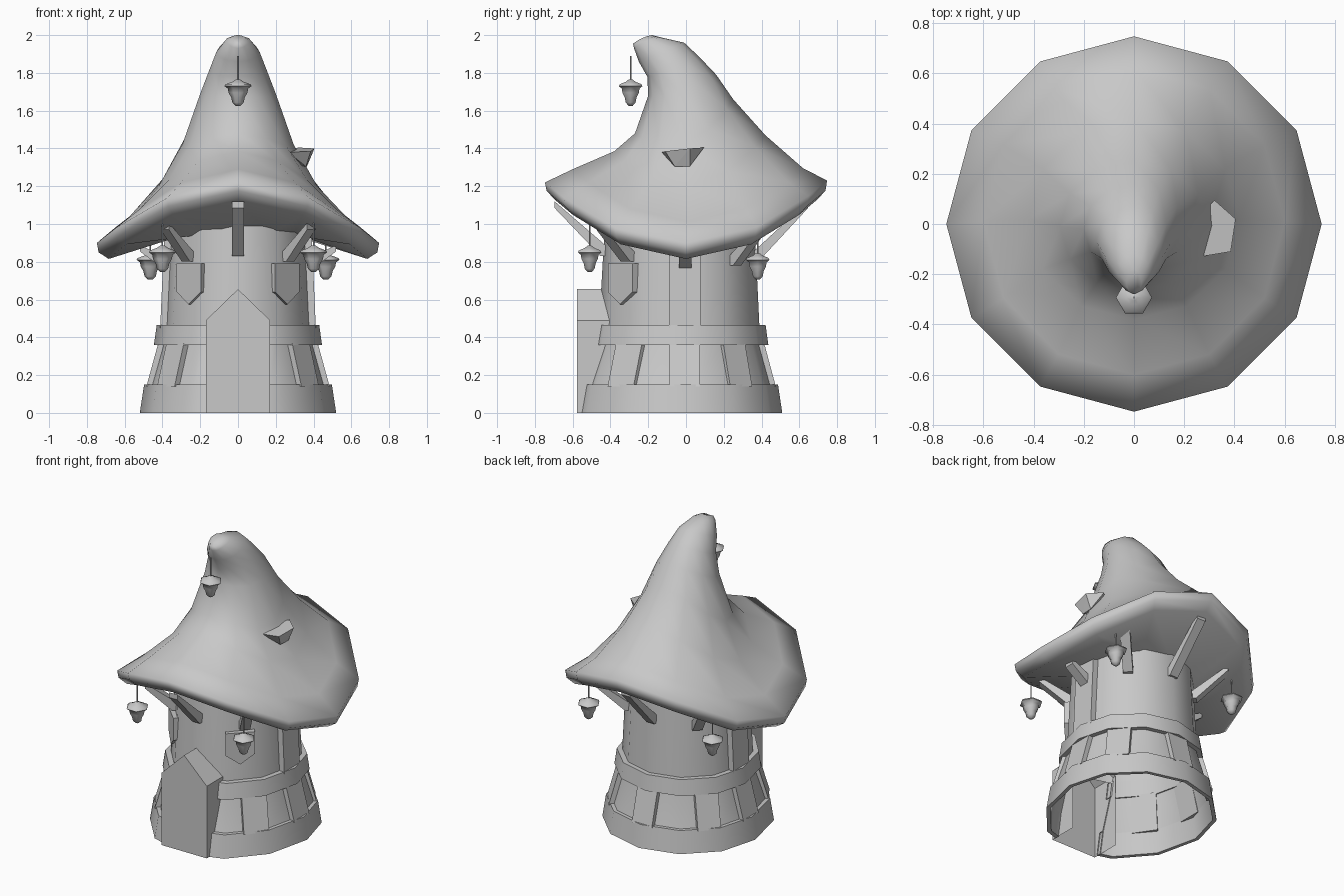
import bpy, bmesh
from math import sin, cos, pi, radians

if "Cube" in bpy.data.objects:
    bpy.data.objects.remove(bpy.data.objects["Cube"], do_unlink=True)

grey = bpy.data.materials.new("plain_grey")
grey.use_nodes = True
grey.diffuse_color = (0.58, 0.58, 0.58, 1)
grey.node_tree.nodes["Principled BSDF"].inputs["Base Color"].default_value = (0.58, 0.58, 0.58, 1)


def finish(name, bm, smooth=None):
    bmesh.ops.recalc_face_normals(bm, faces=bm.faces[:])
    mesh = bpy.data.meshes.new(name)
    bm.to_mesh(mesh)
    bm.free()
    mesh.materials.append(grey)
    obj = bpy.data.objects.new(name, mesh)
    bpy.context.scene.collection.objects.link(obj)
    if smooth:
        bpy.ops.object.select_all(action='DESELECT')
        obj.select_set(True)
        bpy.context.view_layer.objects.active = obj
        bpy.ops.object.shade_smooth_by_angle(angle=radians(smooth))


def loft(name, rings, cap_start=False, cap_end=False, loop=False, closed=True, smooth=None):
    """Skin a list of rings that all have the same number of points."""
    bm = bmesh.new()
    vs = [[bm.verts.new(p) for p in ring] for ring in rings]
    pairs = list(zip(vs, vs[1:])) + ([(vs[-1], vs[0])] if loop else [])
    for a, b in pairs:
        for i in range(len(a) if closed else len(a) - 1):
            j = (i + 1) % len(a)
            bm.faces.new((a[i], a[j], b[j], b[i]))
    if cap_start:
        bm.faces.new(vs[0])
    if cap_end:
        bm.faces.new(vs[-1])
    finish(name, bm, smooth)


def circle(r, z, n, x=0, y=0):
    return [(x + r * cos(2 * pi * i / n), y + r * sin(2 * pi * i / n), z) for i in range(n)]


def place(t, r, z, az):
    """Tangent, outward and up distances to a point; az runs from the front to +x.
    The tower bulges towards its front."""
    a = radians(az)
    y = t * sin(a) - r * cos(a)
    return (t * cos(a) + r * sin(a), y * (1.16 if y < 0 else .98), z)


def tower_ring(r, z):
    return [place(0, r, z, az) for az in range(0, 360, 30)]


def tower_arc(r, z):
    """Tower outline left open at the doorway."""
    pts = tower_ring(r, z)
    k = .165 / pts[1][0]
    y = pts[0][1] + k * (pts[1][1] - pts[0][1])
    return [(.165, y, z)] + pts[1:] + [(-.165, y, z)]


def radial_prism(name, profile, az, half):
    """Side profile of (r, z) points, widened along the wall."""
    loft(name, [[place(t, r, z, az) for r, z in profile] for t in (-half, half)], True, True)


# Tower wall and bands
loft("lower_wall", [tower_arc(.478, .13), tower_arc(.41, .37), tower_arc(.397, .45)],
     closed=False, smooth=35)
loft("upper_wall", [tower_ring(r, z) for r, z in ((.397, .45), (.38, .8), (.37, .99))],
     cap_end=True, smooth=35)
for name, lo, hi, z0, z1, t in (("base_band", .52, .497, 0, .15, .025),
                                ("middle_band", .445, .43, .36, .465, .04)):
    loft(name, [tower_arc(r, z) for r, z in
         ((lo, z0), (hi, z1), (hi - t, z1), (lo - t, z0))], loop=True, closed=False, smooth=35)

# Timber planks on the wall
for az in (52, 90, 128, 180, 232, 270, 308):
    radial_prism("lower_plank", [(.485, .14), (.422, .37), (.39, .37), (.45, .14)], az, .075)
for az in (90, 270):
    radial_prism("upper_plank", [(.412, .45), (.39, .95), (.35, .95), (.36, .45)], az, .078)

# Hollow door porch, open at the back and below
loft("door", [[(x, y, z) for x, z in ((.17, 0), (.17, .49), (0, .655), (-.17, .49), (-.17, 0))]
              for y in (-.38, -.578)], cap_end=True, closed=False)

# Shield-shaped shutters
for az in (41, -41):
    loft("shutter_window", [[place(t, r, z, az) for t, z in
         ((-.085, .64), (0, .575), (.085, .64), (.085, .79), (-.085, .79))]
        for r in (.34, .398)], True, True)


# Hat: rings given by front (y, z), back (y, z), side half width and side height
def hat_ring(yf, zf, yb, zb, w, zs, n=12):
    ring = []
    for i in range(n):
        a = 2 * pi * i / n
        c, s = cos(a), sin(a)
        z = (zf + zb) / 2 + c * (zb - zf) / 2
        ring.append((w * s, (yf + yb) / 2 + c * (yb - yf) / 2,
                     z + s * s * (zs - (zf + zb) / 2)))
    return ring


loft("pointed_hat_roof", [hat_ring(*r) for r in (
    (-.34, .95, .34, .95, .34, .935),
    (-.69, 1.125, .69, 1.125, .685, .815),
    (-.738, 1.175, .738, 1.175, .738, .85),
    (-.747, 1.22, .747, 1.23, .747, .90),
    (-.60, 1.29, .62, 1.295, .60, 1.01),
    (-.38, 1.385, .42, 1.47, .42, 1.20),
    (-.27, 1.48, .25, 1.66, .295, 1.42),
    (-.20, 1.68, .16, 1.79, .20, 1.69),
    (-.205, 1.78, .07, 1.885, .15, 1.82),
    (-.25, 1.86, -.01, 1.96, .115, 1.91),
    (-.275, 1.93, -.12, 1.985, .065, 1.975),
    (-.28, 1.955, -.18, 2.0, .03, 1.985))], cap_end=True, smooth=80)

# Struts under the brim
for az in range(0, 360, 45):
    s = sin(radians(az)) ** 2
    front = max(0, cos(radians(az)))
    z0, z1 = .82 - .04 * s + .03 * front, 1.10 - .23 * s
    r1 = .66 - .14 * s - .06 * front
    radial_prism("brim_strut", [(.36, z0 - .02), (.39, z0 - .02), (r1, z1 - .015),
                                (r1, z1 + .02), (.36, z0 + .03)], az, .031)

# Small awning on the hat's side
bm = bmesh.new()
for p in ((.32, .095, 1.405), (.405, .02, 1.4), (.385, -.11, 1.385), (.265, -.13, 1.38),
          (.25, .02, 1.39), (.365, .02, 1.305), (.36, -.06, 1.305), (.28, -.02, 1.31)):
    bm.verts.new(p)
bmesh.ops.convex_hull(bm, input=bm.verts[:])
finish("roof_awning", bm)


# Hanging lanterns
def lantern(x, y, z, top):
    body = ((.012, 0), (.03, .018), (.036, .045), (.05, .07), (.054, .092),
            (.072, .105), (.066, .115), (.03, .128), (.012, .14))
    loft("lantern", [circle(r, z + h, 6, x, y) for r, h in body], True, True, smooth=60)
    loft("lantern_cord", [circle(.004, h, 6, x, y) for h in (z + .13, top)], True, True)


lantern(0, -.293, 1.625, 1.89)
for side in (1, -1):
    lantern(side * .40, -.51, .745, 1.03)
    lantern(side * .465, .38, .705, .96)
